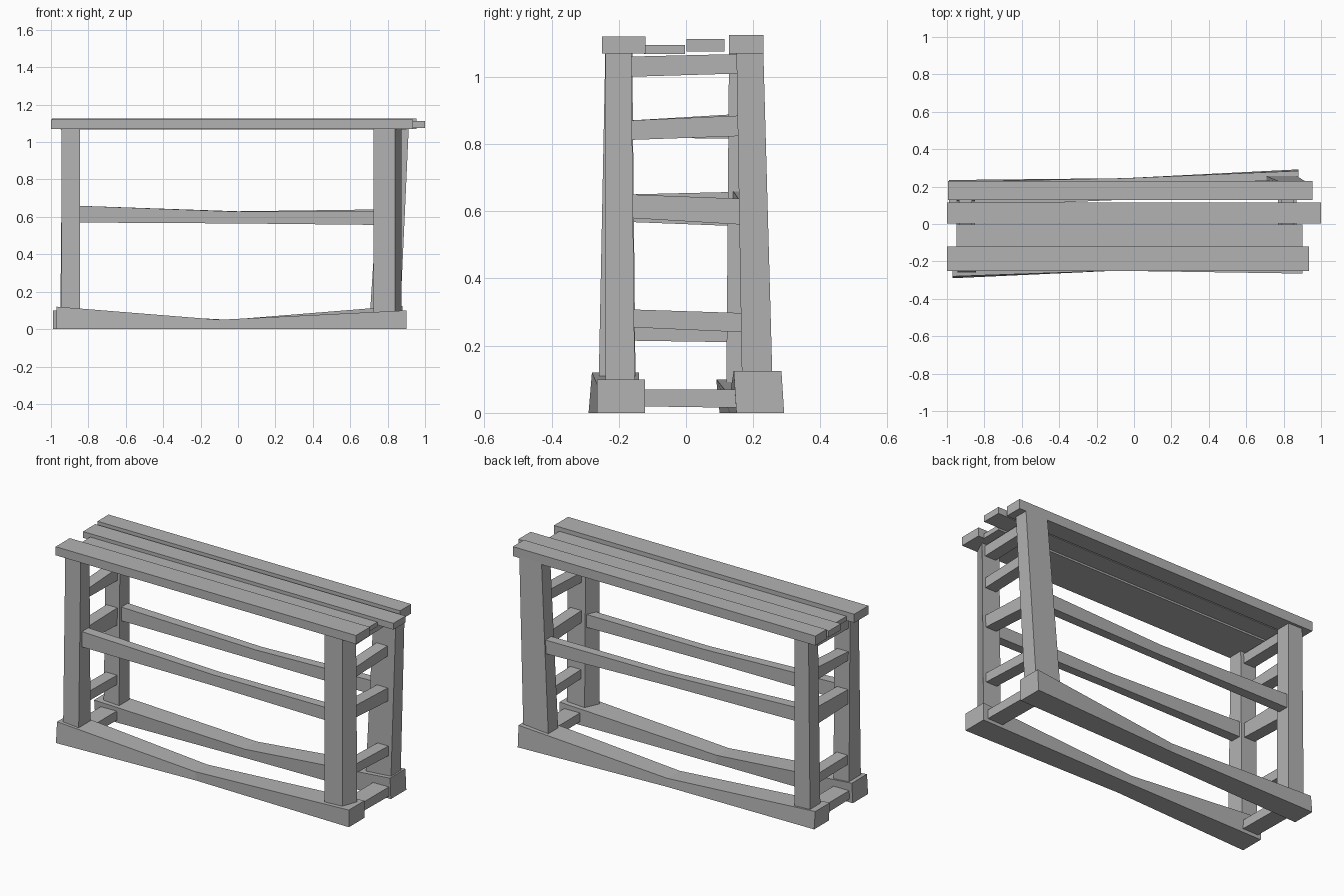
import bpy
import bmesh
from mathutils import Vector

if "Cube" in bpy.data.objects:
    bpy.data.objects.remove(bpy.data.objects["Cube"], do_unlink=True)

wood = bpy.data.materials.new("grey timber")
wood.use_nodes = True
GREY = (0.45, 0.45, 0.45, 1)
wood.diffuse_color = GREY
wood.node_tree.nodes["Principled BSDF"].inputs["Base Color"].default_value = GREY


def beam(name, axis, sections):
    """Loft a beam along an axis; section = (position, a0, a1, b0, b1, a_shear)."""
    bm = bmesh.new()
    rings = []
    for pos, a0, a1, b0, b1, *shear in sections:
        s = shear[0] if shear else 0
        ring = []
        for a, b in ((a0, b0), (a1, b0), (a1 + s, b1), (a0 + s, b1)):
            co = [a, b]
            co.insert(axis, pos)
            ring.append(bm.verts.new(Vector(co)))
        rings.append(ring)
    for low, high in zip(rings, rings[1:]):
        for i in range(4):
            j = (i + 1) % 4
            bm.faces.new((low[i], low[j], high[j], high[i]))
    bm.faces.new(rings[0][::-1])
    bm.faces.new(rings[-1])
    bmesh.ops.recalc_face_normals(bm, faces=bm.faces[:])
    mesh = bpy.data.meshes.new(name)
    bm.to_mesh(mesh)
    bm.free()
    mesh.materials.append(wood)
    obj = bpy.data.objects.new(name, mesh)
    bpy.context.collection.objects.link(obj)
    return obj


X, Y, Z = range(3)

# Base rails, hollowed towards the middle
beam("front_base_rail", X, [(-0.97, -0.29, -0.15, 0, 0.12, 0.01),
                            (-0.1, -0.25, -0.14, 0, 0.05),
                            (0.9, -0.265, -0.122, 0, 0.1)])
beam("back_base_rail", X, [(-0.99, 0.1, 0.235, 0, 0.1, -0.01),
                           (-0.05, 0.13, 0.245, 0, 0.05),
                           (0.88, 0.15, 0.292, 0, 0.125, -0.008)])

# Legs, leaning in slightly
beam("front_right_leg", Z, [(0.08, -0.945, -0.845, -0.26, -0.15),
                            (1.08, -0.945, -0.845, -0.24, -0.16)])
beam("front_left_leg", Z, [(0.06, 0.725, 0.84, -0.24, -0.152, 0.035),
                           (1.08, 0.725, 0.84, -0.24, -0.163, 0.035)])
beam("back_right_leg", Z, [(0.06, -0.95, -0.85, 0.12, 0.215),
                           (1.08, -0.94, -0.85, 0.128, 0.215)])
beam("back_left_leg", Z, [(0.07, 0.705, 0.867, 0.167, 0.258),
                          (1.08, 0.77, 0.913, 0.15, 0.23)])

# Long side rails between the legs
beam("front_side_rail", X, [(-0.87, -0.23, -0.17, 0.57, 0.66),
                            (0, -0.22, -0.17, 0.565, 0.628),
                            (0.76, -0.22, -0.165, 0.557, 0.632)])
beam("back_side_rail", X, [(-0.87, 0.14, 0.2, 0.58, 0.66),
                           (0, 0.16, 0.21, 0.57, 0.63),
                           (0.76, 0.18, 0.235, 0.56, 0.64)])

# End rungs: (front bottom, front top, back bottom, back top)
left_rungs = [(1.0, 1.06, 1.01, 1.068), (0.812, 0.87, 0.824, 0.885),
              (0.58, 0.65, 0.56, 0.637), (0.255, 0.308, 0.24, 0.297),
              (0.02, 0.07, 0.015, 0.07)]
right_rungs = [(1.005, 1.06, 1.01, 1.065), (0.82, 0.87, 0.815, 0.89),
               (0.568, 0.65, 0.555, 0.658), (0.215, 0.27, 0.21, 0.265),
               (0.02, 0.07, 0.015, 0.07)]
for side, x, rungs in (("left", 0.82, left_rungs), ("right", -0.9, right_rungs)):
    for i, (f0, f1, b0, b1) in enumerate(rungs):
        half = 0.05 if i == 4 else 0.035
        beam(f"{side}_rung_{i + 1}", Y, [(-0.17, x - half, x + half, f0, f1),
                                         (0.17, x - half, x + half, b0, b1)])

# Top slats: x start, x end, y front, y back, underside, top
slats = [(-1.0, 0.935, -0.25, -0.12, 1.07, 1.12), (-0.95, 0.9, -0.125, -0.003, 1.068, 1.095),
         (-1.0, 1.0, 0.002, 0.115, 1.075, 1.112), (-0.995, 0.955, 0.128, 0.23, 1.07, 1.125)]
for i, (x0, x1, y0, y1, z0, z1) in enumerate(slats):
    beam(f"top_slat_{i + 1}", X, [(x0, y0, y1, z0, z1), (x1, y0, y1, z0, z1)])
